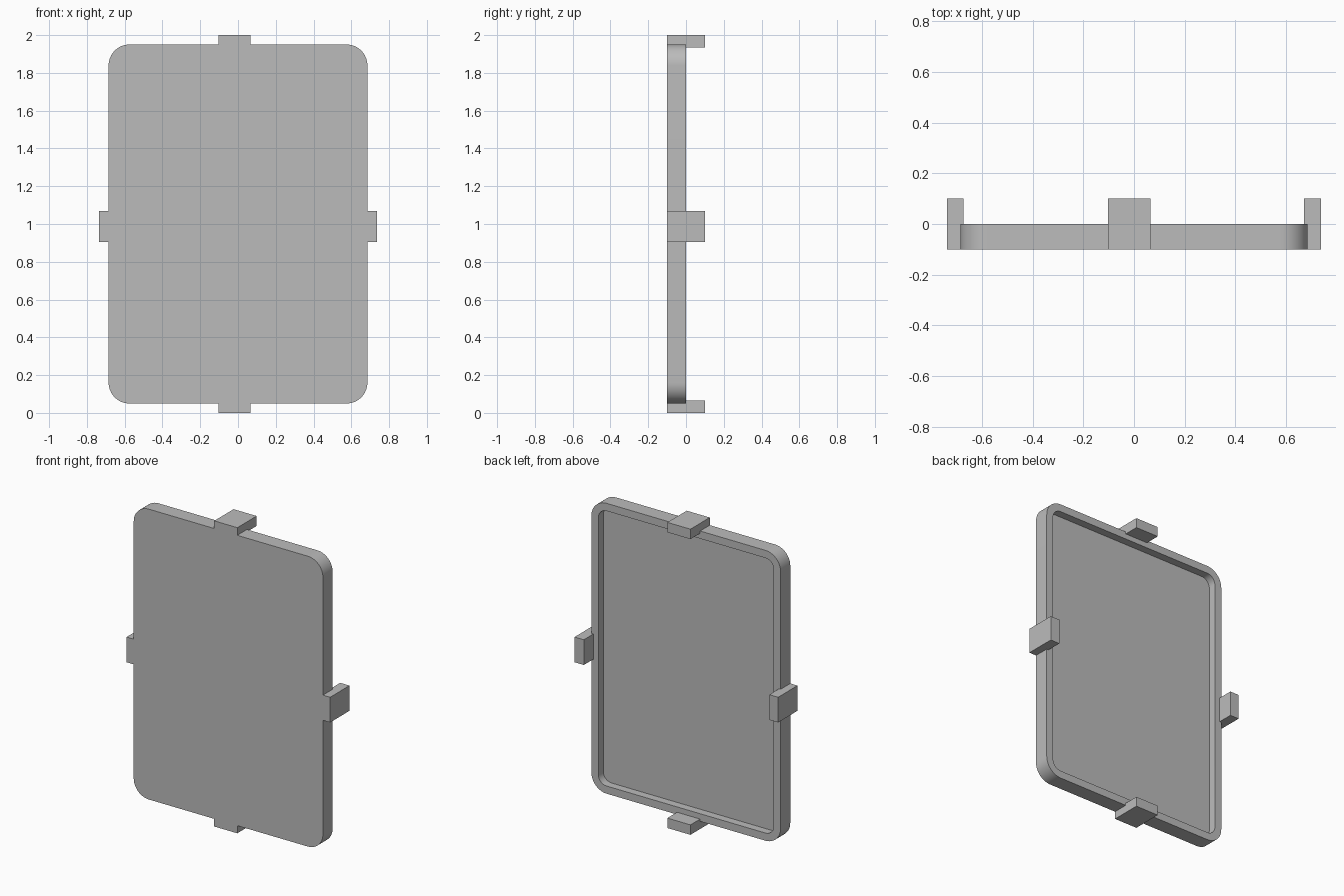
import bpy
import bmesh
from math import cos, sin, pi, radians
from mathutils import Vector

cube = bpy.data.objects.get("Cube")
if cube:
    bpy.data.objects.remove(cube, do_unlink=True)

grey = bpy.data.materials.new("plain grey")
grey.use_nodes = True
COLOUR = (0.5, 0.5, 0.5, 1)
grey.diffuse_color = COLOUR
grey.node_tree.nodes["Principled BSDF"].inputs["Base Color"].default_value = COLOUR

HALF_W, HALF_H, CENTRE_Z = 0.685, 0.95, 1.0
FRONT, FLOOR, BACK = -0.1, -0.052, 0.0
RADIUS, RIM, STEPS = 0.11, 0.05, 12


def finish(name, bm):
    bmesh.ops.recalc_face_normals(bm, faces=bm.faces)
    mesh = bpy.data.meshes.new(name)
    bm.to_mesh(mesh)
    bm.free()
    mesh.materials.append(grey)
    obj = bpy.data.objects.new(name, mesh)
    bpy.context.collection.objects.link(obj)
    return obj


def rounded_loop(bm, inset, y):
    """Rounded rectangle outline in the xz plane."""
    r = RADIUS - inset
    verts = []
    for corner, (sx, sz) in enumerate(((1, 1), (-1, 1), (-1, -1), (1, -1))):
        for i in range(STEPS + 1):
            a = (corner + i / STEPS) * pi / 2
            x = sx * (HALF_W - RADIUS) + r * cos(a)
            z = CENTRE_Z + sz * (HALF_H - RADIUS) + r * sin(a)
            verts.append(bm.verts.new((x, y, z)))
    return verts


# Shallow tray: front panel, outer wall, rim, inner wall, recessed floor
bm = bmesh.new()
loops = [rounded_loop(bm, inset, y) for inset, y in
         ((0, FRONT), (0, BACK), (RIM, BACK), (RIM, FLOOR))]
bm.faces.new(loops[0])
bm.faces.new(loops[-1])
for a, b in zip(loops, loops[1:]):
    for i in range(len(a)):
        j = (i + 1) % len(a)
        bm.faces.new((a[i], a[j], b[j], b[i]))
tray = finish("tray", bm)
bpy.context.view_layer.objects.active = tray
tray.select_set(True)
bpy.ops.object.shade_smooth_by_angle(angle=radians(30))


# Four clips that reach past the back of the rim
def clip(name, low, high):
    low, high = Vector(low), Vector(high)
    bm = bmesh.new()
    bmesh.ops.create_cube(bm, size=1)
    bmesh.ops.scale(bm, vec=high - low, verts=bm.verts)
    bmesh.ops.translate(bm, vec=(low + high) / 2, verts=bm.verts)
    finish(name, bm)


TIP = 0.1
clip("top_clip", (-0.102, FRONT, 1.935), (0.065, TIP, 2))
clip("bottom_clip", (-0.102, FRONT, 0), (0.065, TIP, 0.065))
clip("left_clip", (0.67, FRONT, 0.905), (0.737, TIP, 1.07))
clip("right_clip", (-0.737, FRONT, 0.905), (-0.673, TIP, 1.07))
